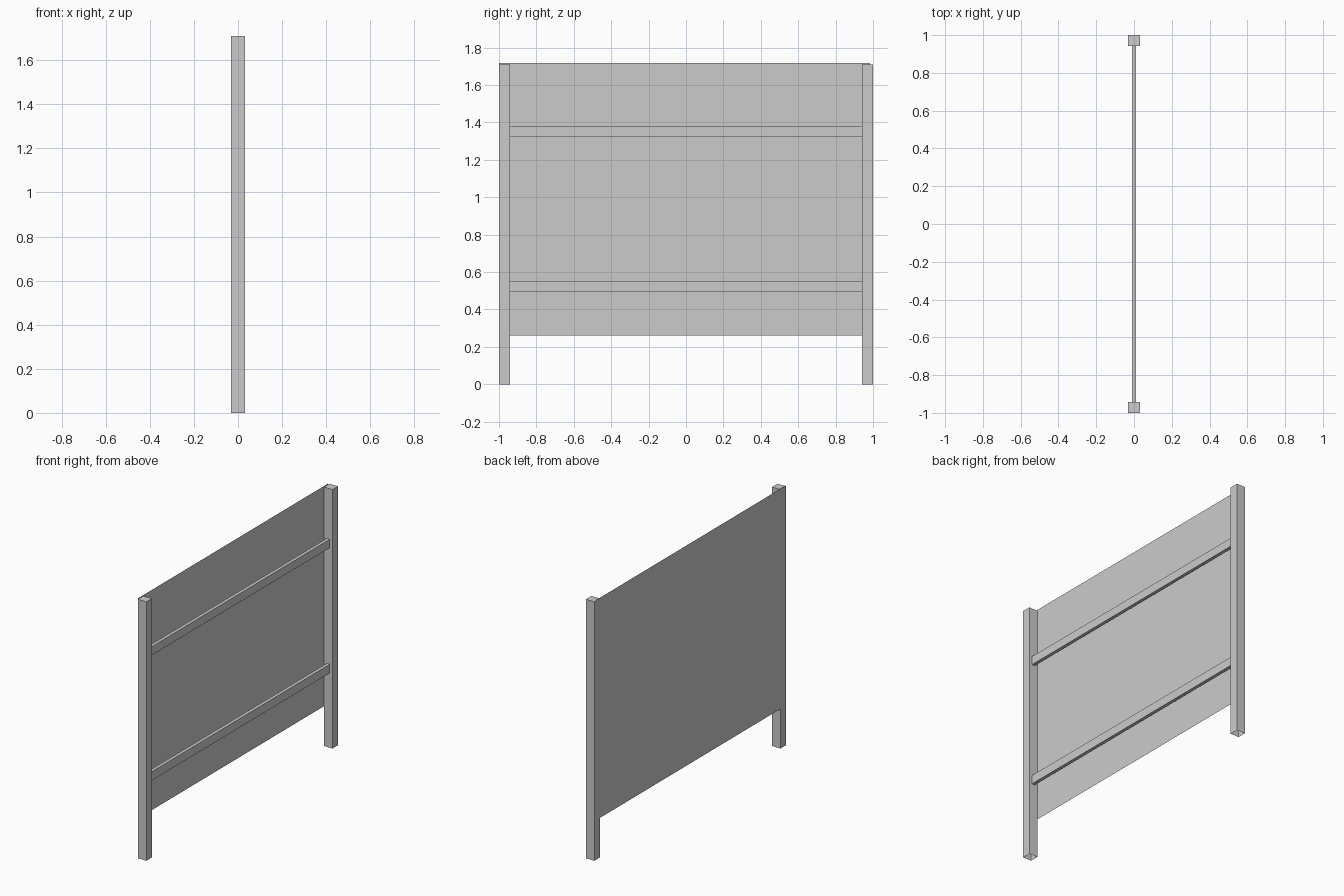
import bpy
import bmesh

cube = bpy.data.objects.get("Cube")
if cube:
    bpy.data.objects.remove(cube, do_unlink=True)

# One plain grey for everything
grey = bpy.data.materials.new("light_grey")
grey.use_nodes = True
grey.diffuse_color = (0.6, 0.6, 0.6, 1)
grey.node_tree.nodes["Principled BSDF"].inputs["Base Color"].default_value = (0.6, 0.6, 0.6, 1)


def box(name, low, high, open_bottom=False):
    """Axis-aligned box between two corners, optionally without its underside."""
    bm = bmesh.new()
    bmesh.ops.create_cube(bm, size=1)
    for v in bm.verts:
        v.co = [h if c > 0 else l for c, l, h in zip(v.co, low, high)]
    bm.normal_update()
    if open_bottom:
        under = [f for f in bm.faces if f.normal.z < -0.5]
        bmesh.ops.delete(bm, geom=under, context='FACES_ONLY')
    return finish(name, bm)


def finish(name, bm):
    mesh = bpy.data.meshes.new(name)
    bm.to_mesh(mesh)
    bm.free()
    mesh.materials.append(grey)
    obj = bpy.data.objects.new(name, mesh)
    bpy.context.collection.objects.link(obj)
    return obj


HALF = 0.031      # half depth of a post
INNER = 0.942     # inner face of a post

# Upright posts, open underneath
box("front_post", (-HALF, -1, 0), (HALF, -INNER, 1.711), True)
box("back_post", (-HALF, INNER, 0), (HALF, 1, 1.711), True)

# Cross rails between the posts
for name, low, high in (("lower_rail", 0.493, 0.551), ("upper_rail", 1.321, 1.377)):
    box(name, (-0.011, -INNER, low), (0.011, INNER, high))

# Thin sheet fixed on the outer side of the posts
bm = bmesh.new()
corners = ((-1, 0.262), (0.985, 0.262), (0.985, 1.717), (-1, 1.717))
bm.faces.new([bm.verts.new((-HALF - 0.001, y, z)) for y, z in corners])
finish("panel", bm)
